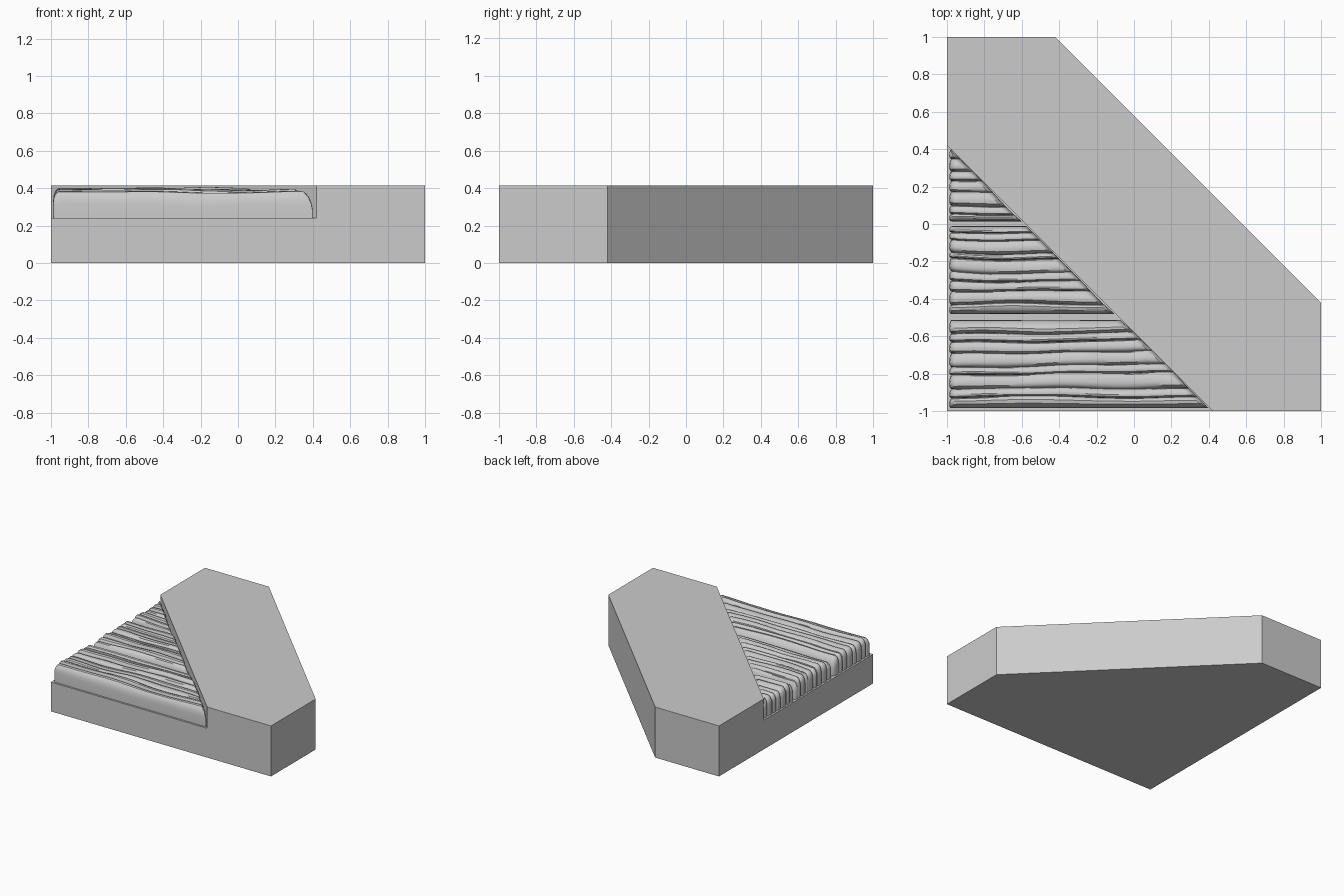
import bpy, bmesh, math, random
from mathutils import Vector, noise

random.seed(7)
cube = bpy.data.objects.get("Cube")
if cube:
    bpy.data.objects.remove(cube)

FLOOR, TOP, DIAG = 0.24, 0.415, -0.58   # ledge height, slab height, x + y on the slab edge


def make_material(name, grey):
    mat = bpy.data.materials.new(name)
    mat.use_nodes = True
    colour = (grey, grey, grey, 1)
    mat.diffuse_color = colour
    mat.node_tree.nodes["Principled BSDF"].inputs["Base Color"].default_value = colour
    return mat


stone = make_material("plain grey", 0.6)


def add_object(name, bm):
    bmesh.ops.recalc_face_normals(bm, faces=bm.faces)
    mesh = bpy.data.meshes.new(name)
    bm.to_mesh(mesh)
    bm.free()
    mesh.materials.append(stone)
    obj = bpy.data.objects.new(name, mesh)
    bpy.context.collection.objects.link(obj)
    return obj


def prism(name, outline, z0, z1):
    bm = bmesh.new()
    face = bm.faces.new([bm.verts.new((x, y, z0)) for x, y in outline])
    grown = bmesh.ops.extrude_face_region(bm, geom=[face], use_keep_orig=True)
    verts = [g for g in grown["geom"] if isinstance(g, bmesh.types.BMVert)]
    bmesh.ops.translate(bm, verts=verts, vec=(0, 0, z1 - z0))
    return add_object(name, bm)


def rounded(d, r):
    """Quarter-round shoulder: 0 at the edge, 1 once d reaches r."""
    k = 1 - min(max(d / r, 0), 1)
    return math.sqrt(1 - k * k)


# One ridge of grain: steep on the front side, gentle behind
RIDGE = [(0, 0), (.06, .55), (.2, .92), (.4, 1), (.7, .85), (.93, .45)]


def plank(name, y0, y1, ridges, seed):
    # Rows follow the grain, so every groove stays a clean crease
    widths = [random.uniform(0.6, 1.5) for _ in range(ridges)]
    scale = (y1 - y0) / sum(widths)
    rows, y = [], y0
    for i, w in enumerate(widths):
        rows += [(y + t * w * scale, c, i) for t, c in RIDGE]
        y += w * scale
    rows.append((y1, 0, ridges - 1))
    lift = [random.uniform(-0.014, 0.004) for _ in widths]
    ends = [0, .004, .012, .025, .04]
    bm = bmesh.new()
    grid = []
    for r, (yb, crest, i) in enumerate(rows):
        x0 = -0.988 + 0.014 * (1 - crest)
        length = max(DIAG - 0.006 - yb - x0, 0.006)
        edge = min(ends[-1], length * 0.45)
        near = [e * edge / ends[-1] for e in ends]
        mid = [edge + (length - 2 * edge) * k / 30 for k in range(1, 30)]
        cols = near + mid + [length - e for e in reversed(near)]
        line = []
        for d in cols:
            x = x0 + d
            side = min(yb - y0, y1 - yb)
            # Wavy grain, straight along the plank's long edges
            wave = noise.noise(Vector((x * 2.2, yb * 4, seed))) * 0.022 * min(side / 0.06, 1)
            depth = 0.026 + 0.022 * noise.noise(Vector((x * 2.5, i * 3.7, seed + 9)))
            swell = 0.012 * noise.noise(Vector((x * 3, yb * 6, seed + 20)))
            h = 0.398 + lift[i] + swell - depth * (1 - crest)
            shoulder = rounded(min(d, length - d), 0.035) * 0.4 + 0.6
            shoulder *= rounded(side, 0.045) * 0.4 + 0.6
            z = min(FLOOR + (h - FLOOR) * shoulder, TOP - 0.006)
            line.append((x, yb + wave, z))
        grid.append([(*line[0][:2], FLOOR)] + line + [(*line[-1][:2], FLOOR)])
    # Side walls reach down to the ledge
    grid = [[(x, y, FLOOR) for x, y, z in grid[0]]] + grid
    grid.append([(x, y, FLOOR) for x, y, z in grid[-1]])
    verts = [[bm.verts.new(p) for p in line] for line in grid]
    for a, b in zip(verts, verts[1:]):
        for j in range(len(a) - 1):
            bm.faces.new((a[j], a[j + 1], b[j + 1], b[j]))
    bmesh.ops.remove_doubles(bm, verts=bm.verts, dist=0.0003)
    obj = add_object(name, bm)
    bpy.ops.object.select_all(action="DESELECT")
    obj.select_set(True)
    bpy.context.view_layer.objects.active = obj
    bpy.ops.object.shade_smooth_by_angle(angle=math.radians(35))
    return obj


# Five-sided base and the raised diagonal slab on it
back_edge = [(1, -1), (1, -.42), (-.42, 1), (-1, 1)]
prism("base", [(-1, -1)] + back_edge, 0, FLOOR)
prism("raised_slab", [(.42, -1)] + back_edge + [(-1, .42)], FLOOR, TOP)

# Three rough planks in the front corner
plank("front_plank", -.985, -.512, 8, 1.3)
plank("middle_plank", -.482, -.012, 9, 4.1)
plank("rear_plank", .014, .4, 7, 7.7)
